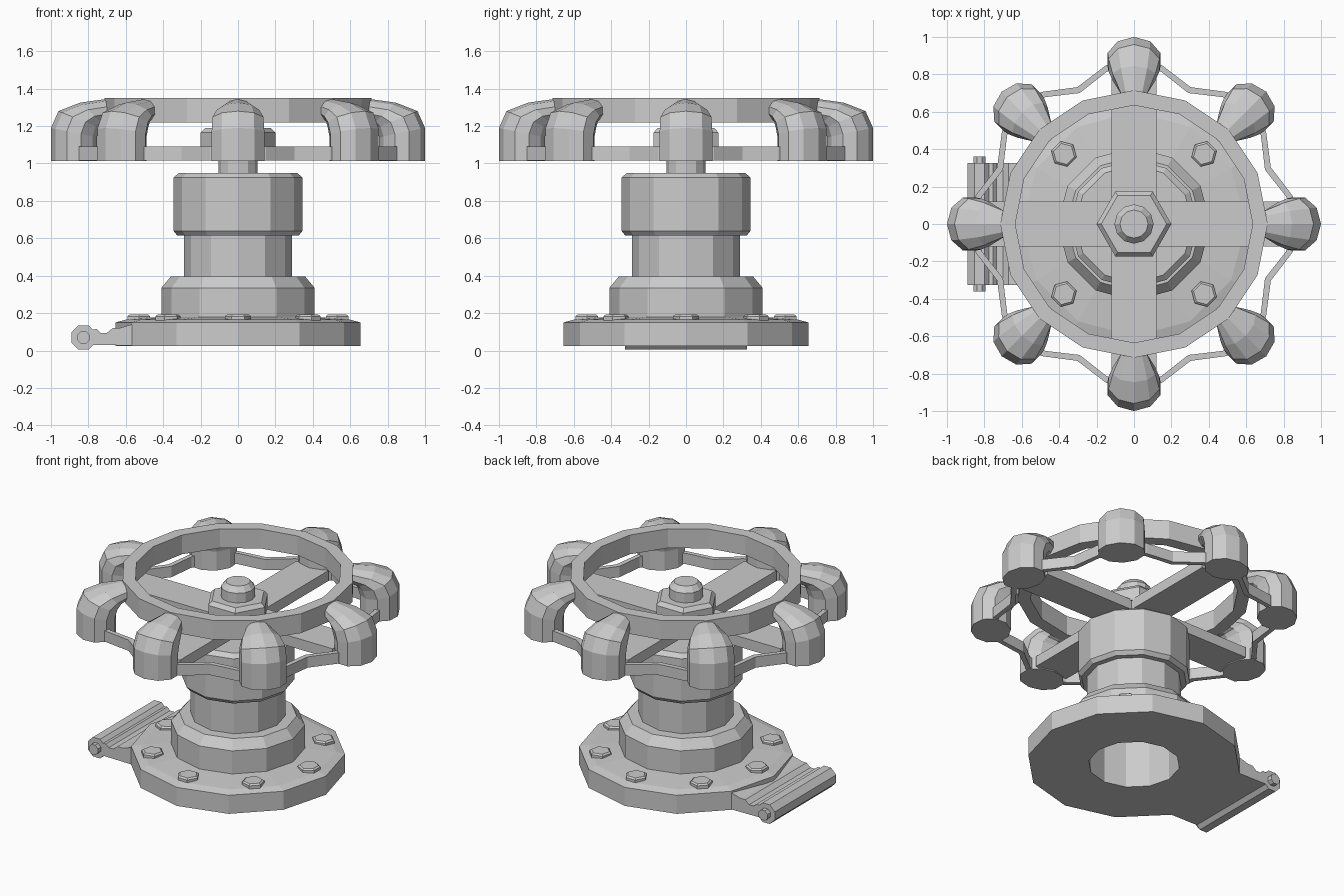
import bpy, bmesh
from math import sin, cos, tau, radians
from mathutils import Vector, Matrix

old = bpy.data.objects.get("Cube")
if old:
    bpy.data.objects.remove(old, do_unlink=True)

grey = bpy.data.materials.new("light_grey_metal")
grey.use_nodes = True
grey.diffuse_color = (0.6, 0.6, 0.6, 1)
grey.node_tree.nodes["Principled BSDF"].inputs["Base Color"].default_value = (0.6, 0.6, 0.6, 1)


def loft(name, rings, wrap=False, turn=0):
    """Skin a row of equal rings; cap the ends or join them into a loop."""
    bm = bmesh.new()
    rows = [[bm.verts.new(p) for p in ring] for ring in rings]
    pairs = list(zip(rows, rows[1:] + rows[:1])) if wrap else list(zip(rows, rows[1:]))
    for a, b in pairs:
        for i in range(len(a)):
            j = (i + 1) % len(a)
            bm.faces.new((a[i], a[j], b[j], b[i]))
    if not wrap:
        bm.faces.new(rows[0])
        bm.faces.new(rows[-1])
    bm.transform(Matrix.Rotation(turn, 4, 'Z'))
    bmesh.ops.recalc_face_normals(bm, faces=bm.faces)
    mesh = bpy.data.meshes.new(name)
    bm.to_mesh(mesh)
    bm.free()
    mesh.materials.append(grey)
    obj = bpy.data.objects.new(name, mesh)
    bpy.context.collection.objects.link(obj)
    return obj


def circle(r, z, sides, x=0, y=0):
    return [(x + r * cos(tau * i / sides), y + r * sin(tau * i / sides), z) for i in range(sides)]


def lathe(name, profile, sides, wrap=False):
    return loft(name, [circle(r, z, sides) for r, z in profile], wrap)


# Flanged base and stepped tower, hollow from below
lathe("valve_body", [
    (0.28, 0.9), (0.28, 0.025), (0.655, 0.025), (0.655, 0.15), (0.6, 0.165),
    (0.41, 0.18), (0.41, 0.335), (0.36, 0.395), (0.29, 0.395), (0.29, 0.615),
    (0.325, 0.615), (0.345, 0.64), (0.345, 0.925), (0.315, 0.95)], 12)

# Stem, hub nut and rounded stem end
lathe("stem", [(0.105, 0.92), (0.105, 1.03)], 12)
lathe("hub_nut", [(0.2, 1.08), (0.2, 1.165), (0.175, 1.19)], 6)
lathe("stem_end", [(0.105, 1.18), (0.105, 1.255), (0.075, 1.29)], 12)

# Flange bolts
for i in range(8):
    loft(f"flange_bolt_{i + 1}", [circle(0.07, 0.155, 6, y=0.53),
                                  circle(0.07, 0.183, 6, y=0.53),
                                  circle(0.058, 0.192, 6, y=0.53)], turn=i * tau / 8)

# Upper hand wheel rim
lathe("wheel_rim", [(0.635, 1.22), (0.715, 1.22), (0.715, 1.35), (0.635, 1.35)], 16, wrap=True)

# Crossed spokes
for i in range(4):
    section = [(-0.12, 1.02), (0.12, 1.02), (0.12, 1.09), (-0.12, 1.09)]
    loft(f"spoke_{i + 1}", [[(x, y, z) for x, z in section] for y in (0, 0.79)], turn=i * tau / 4)

# Wavy lower band joining the grips
band = []
for i in range(8):
    for deg, r in ((0, 0.87), (10, 0.845), (22.5, 0.775), (35, 0.845)):
        a = radians(deg) + i * tau / 8
        band.append([(q * cos(a), q * sin(a), z) for q, z in
                     ((r - 0.017, 1.017), (r + 0.017, 1.017), (r + 0.017, 1.09), (r - 0.017, 1.09))])
loft("wheel_band", band, wrap=True)

# Bulbous grips that curl in to the rim: outer point, inner point, half width
grip = [((1.0, 1.013), (0.755, 1.013), 0.148),
        ((1.0, 1.19), (0.755, 1.14), 0.148),
        ((0.96, 1.28), (0.74, 1.19), 0.143),
        ((0.845, 1.325), (0.725, 1.215), 0.12),
        ((0.69, 1.347), (0.69, 1.225), 0.07)]
for i in range(8):
    rings = []
    for outer, inner, half in grip:
        o, n = Vector((outer[0], 0, outer[1])), Vector((inner[0], 0, inner[1]))
        mid, arm = (o + n) / 2, (o - n) / 2
        rings.append([mid + arm * cos(tau * k / 10) + Vector((0, half * sin(tau * k / 10), 0))
                      for k in range(10)])
    loft(f"grip_{i + 1}", rings, turn=i * tau / 8)


# Hinge on the right side of the flange
def along_y(name, outline, length):
    return loft(name, [[(x, y, z) for x, z in outline] for y in (-length, length)])


def octagon(r):
    return [(-0.826 + r * cos(tau * (k + 0.5) / 8), 0.07 + r * sin(tau * (k + 0.5) / 8)) for k in range(8)]


along_y("hinge_leaf", [(-0.55, 0.027), (-0.79, 0.03), (-0.79, 0.11), (-0.755, 0.115), (-0.735, 0.095),
                       (-0.7, 0.095), (-0.67, 0.12), (-0.635, 0.12), (-0.55, 0.145)], 0.327)
along_y("hinge_barrel", octagon(0.07), 0.327)
along_y("hinge_pin", octagon(0.036), 0.36)
